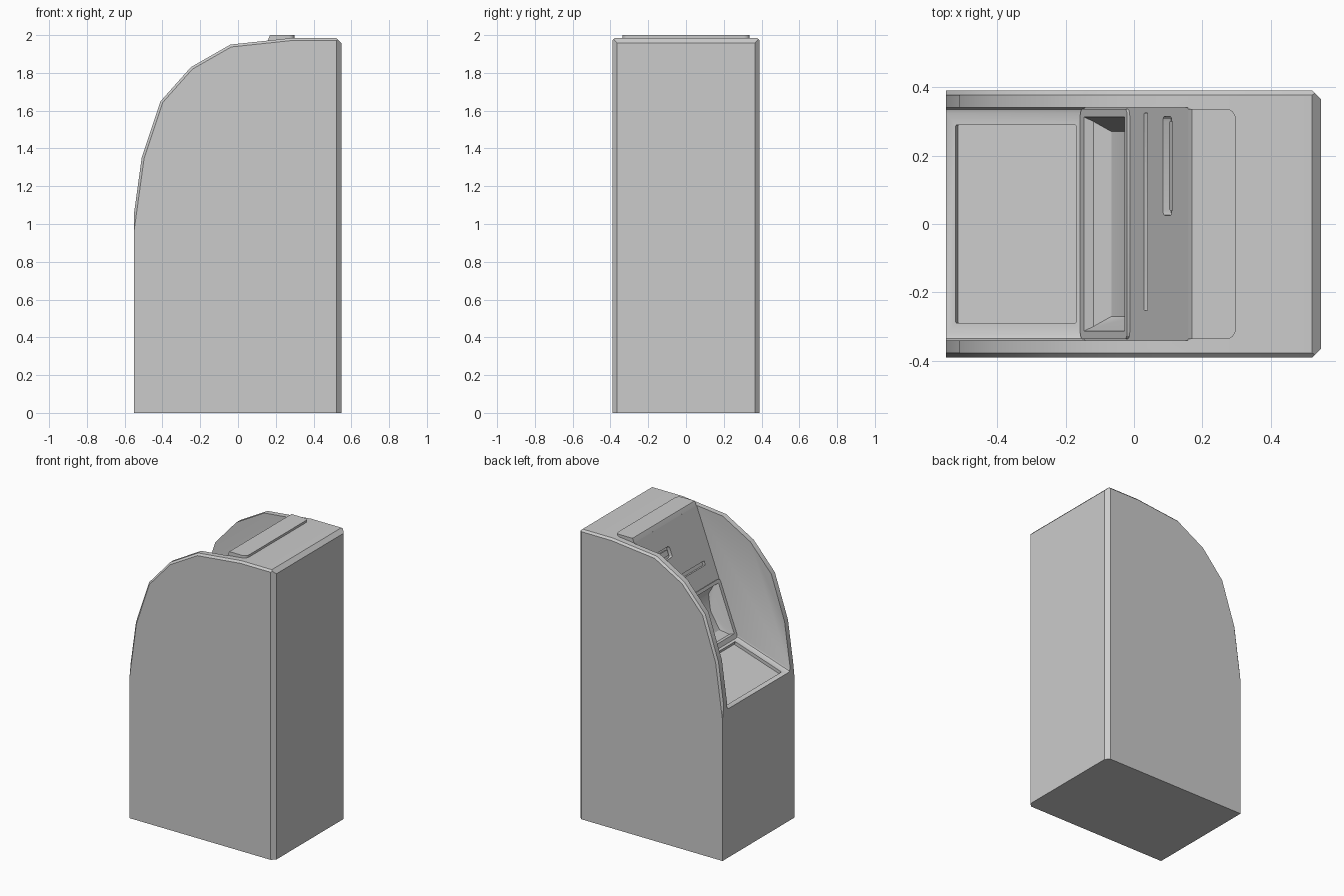
import bpy
import bmesh
from mathutils import Matrix, Vector

cube = bpy.data.objects.get("Cube")
if cube:
    bpy.data.objects.remove(cube, do_unlink=True)

GREY = (0.6, 0.6, 0.6, 1.0)
grey = bpy.data.materials.new("light grey")
grey.use_nodes = True
grey.diffuse_color = GREY
grey.node_tree.nodes["Principled BSDF"].inputs["Base Color"].default_value = GREY


def finish(name, bm):
    """Turn a bmesh into a linked grey object."""
    bmesh.ops.recalc_face_normals(bm, faces=bm.faces)
    mesh = bpy.data.meshes.new(name)
    bm.to_mesh(mesh)
    bm.free()
    mesh.materials.append(grey)
    obj = bpy.data.objects.new(name, mesh)
    bpy.context.collection.objects.link(obj)
    return obj


def prism(profile, half_width):
    """Extrude an x-z profile symmetrically along y."""
    bm = bmesh.new()
    face = bm.faces.new([bm.verts.new((x, -half_width, z)) for x, z in profile])
    new = bmesh.ops.extrude_face_region(bm, geom=[face])["geom"]
    verts = [v for v in new if isinstance(v, bmesh.types.BMVert)]
    bmesh.ops.translate(bm, verts=verts, vec=(0, 2 * half_width, 0))
    bmesh.ops.recalc_face_normals(bm, faces=bm.faces)
    return bm


def bevel(bm, rule, width, segments=1):
    """Bevel the edges whose two end points satisfy the rule."""
    edges = [e for e in bm.edges if rule(e.verts[0].co, e.verts[1].co)]
    bmesh.ops.bevel(bm, geom=edges, offset=width, segments=segments,
                    profile=0.5, affect='EDGES', clamp_overlap=True)


def slab(name, frame, u, y, n, radius):
    """Rounded plate in a frame: u along it, y across, n through it."""
    bm = bmesh.new()
    bmesh.ops.create_cube(bm, size=1)
    size = Vector((u[1] - u[0], y[1] - y[0], n[1] - n[0]))
    mid = Vector((sum(u), sum(y), sum(n))) / 2
    bmesh.ops.scale(bm, verts=bm.verts, vec=size)
    bmesh.ops.translate(bm, verts=bm.verts, vec=mid)
    bevel(bm, lambda a, b: abs(a.z - b.z) > size.z / 2, radius, 3)
    bm.transform(frame)
    return finish(name, bm)


def cut(obj, cutter, keep=False):
    mod = obj.modifiers.new("cut", 'BOOLEAN')
    mod.operation = 'DIFFERENCE'
    mod.solver = 'EXACT'
    mod.object = cutter
    bpy.context.view_layer.objects.active = obj
    bpy.ops.object.modifier_apply(modifier=mod.name)
    if not keep:
        bpy.data.objects.remove(cutter, do_unlink=True)


def slope_frame(start, end):
    """Local axes on a sloping face: along it, across it and out of it."""
    along = Vector((end[0] - start[0], 0, end[1] - start[1])).normalized()
    across = Vector((0, 1, 0))
    out = along.cross(across)
    rot = Matrix((along, across, out)).transposed().to_4x4()
    return Matrix.Translation((start[0], 0, start[1])) @ rot


# Cabinet with a curved profile and chamfered edges
WIDTH = 0.39
bm = prism([(-0.55, 0), (-0.55, 1.06), (-0.51, 1.35), (-0.41, 1.65),
            (-0.25, 1.83), (-0.04, 1.95), (0.29, 1.985), (0.547, 1.985),
            (0.547, 0)], WIDTH)
bevel(bm, lambda a, b: min(a.x, b.x) > 0.5 and max(a.z, b.z) > 0.1, 0.026)
bevel(bm, lambda a, b: abs(a.y) > WIDTH - 0.001 and abs(a.y - b.y) < 0.001
      and min(a.z, b.z) > 1.05 and max(a.x, b.x) < 0.53, 0.013)
cabinet = finish("cabinet", bm)

# Cavity between the side walls, with softened ledge sides
FRONT, FOOT, HEAD = (-0.55, 1.02), (-0.15, 1.15), (0.165, 1.99)
bm = prism([(-0.95, 0.89), FOOT, HEAD, (0.165, 2.2), (-0.95, 2.2)], 0.34)
bevel(bm, lambda a, b: abs(a.y - b.y) < 0.001 and max(a.z, b.z) < 1.16
      and max(a.x, b.x) < -0.1, 0.016, 2)
cut(cabinet, finish("cavity_cutter", bm))

# Recessed tray in the ledge
ledge = slope_frame(FRONT, FOOT)
cut(cabinet, slab("ledge_cutter", ledge, (0.03, 0.40), (-0.29, 0.29),
                  (-0.022, 0.1), 0.004))

# Raised lower frame and its scooped pocket
panel = slope_frame(FOOT, HEAD)
frame = slab("pocket_frame", panel, (0.0, 0.392), (-0.337, 0.337),
             (-0.03, 0.008), 0.02)
bm = bmesh.new()
for side in (-1, 1):
    for u, y, n in ((0.03, 0.315, 0.012), (0.37, 0.315, 0.012),
                    (0.035, 0.30, -0.02), (0.08, 0.27, -0.06),
                    (0.21, 0.27, -0.085), (0.32, 0.27, -0.06),
                    (0.365, 0.30, -0.02)):
        bm.verts.new(panel @ Vector((u, side * y, n)))
bmesh.ops.convex_hull(bm, input=bm.verts)
pocket = finish("pocket_cutter", bm)
cut(frame, pocket, keep=True)
cut(cabinet, pocket)

# Long thin slot and wide card slot in the upper panel
cut(cabinet, slab("slot_cutter", panel, (0.512, 0.54), (-0.253, 0.325),
                  (-0.02, 0.05), 0.004))
cut(cabinet, slab("card_cutter", panel, (0.668, 0.742), (0.025, 0.315),
                  (-0.025, 0.05), 0.015))
card_lip = slab("card_slot_insert", panel, (0.687, 0.723), (0.04, 0.30),
                (-0.03, -0.012), 0.008)

# Raised cap where the upper panel folds over the top
bm = prism([(0.15, 1.95), (0.167, 1.995), (0.17, 2.0), (0.298, 2.0),
            (0.298, 1.95)], 0.337)
bevel(bm, lambda a, b: min(a.x, b.x) > 0.29 and abs(a.z - b.z) > 0.02, 0.03, 4)
cap = finish("top_cap", bm)

for obj in (cabinet, frame, card_lip, cap):
    bpy.ops.object.select_all(action='DESELECT')
    obj.select_set(True)
    bpy.context.view_layer.objects.active = obj
    bpy.ops.object.shade_smooth_by_angle(angle=0.45)
